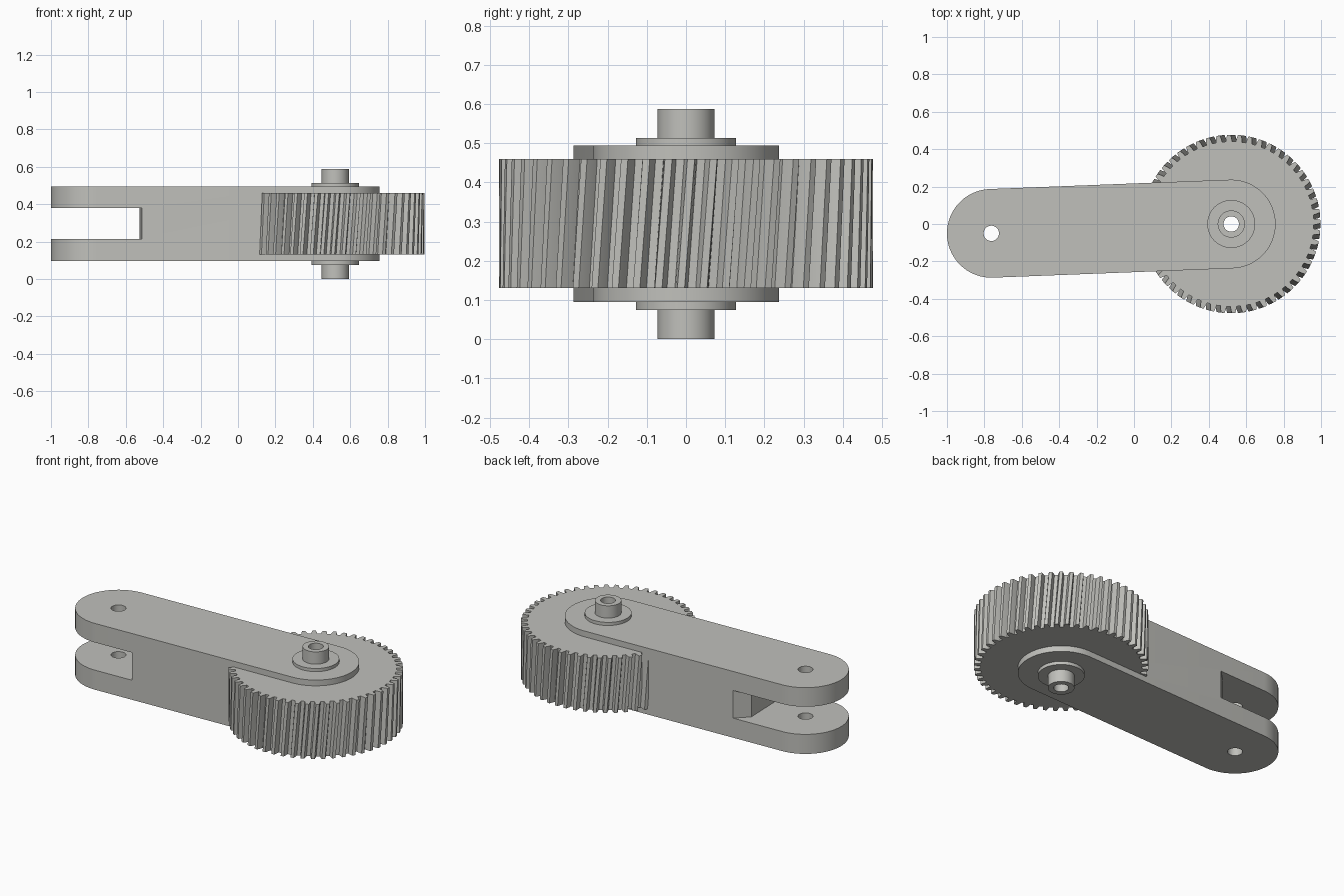
import bpy, bmesh, math
from mathutils import Matrix, Vector

if "Cube" in bpy.data.objects:
    bpy.data.objects.remove(bpy.data.objects["Cube"])

PIVOT = (-0.763, -0.05)      # fork end
AXLE = (0.52, 0.0)           # gear end
R = 0.237

steel = bpy.data.materials.new("light grey metal")
steel.diffuse_color = (0.53, 0.53, 0.50, 1)
steel.use_nodes = True
steel.node_tree.nodes["Principled BSDF"].inputs["Base Color"].default_value = steel.diffuse_color


def make(name, bm):
    bmesh.ops.recalc_face_normals(bm, faces=bm.faces)
    me = bpy.data.meshes.new(name)
    bm.to_mesh(me)
    bm.free()
    me.materials.append(steel)
    ob = bpy.data.objects.new(name, me)
    bpy.context.collection.objects.link(ob)
    return ob


def prism(name, pts, z0, z1, centre=(0, 0), twist=0.0, layers=1):
    """Extrude an outline upward, optionally twisting it about its centre."""
    bm = bmesh.new()
    rings = []
    for k in range(layers + 1):
        f = k / layers
        rot = Matrix.Rotation(twist * (f - 0.5), 2)
        ring = []
        for p in pts:
            q = rot @ Vector(p)
            ring.append(bm.verts.new((q.x + centre[0], q.y + centre[1], z0 + (z1 - z0) * f)))
        rings.append(ring)
    n = len(pts)
    for a, b in zip(rings, rings[1:]):
        for i in range(n):
            bm.faces.new((a[i], a[(i + 1) % n], b[(i + 1) % n], b[i]))
    bm.faces.new(rings[0][::-1])
    bm.faces.new(rings[-1])
    return make(name, bm)


def arc(c, r, a0, a1, n):
    return [(c[0] + r * math.cos(a0 + (a1 - a0) * i / n),
             c[1] + r * math.sin(a0 + (a1 - a0) * i / n)) for i in range(n + 1)]


def circle(r, n=48):
    return arc((0, 0), r, 0, math.tau, n)[:-1]


def cut(ob, cutter):
    """Subtract the cutter and remove it."""
    mod = ob.modifiers.new("cut", 'BOOLEAN')
    mod.operation, mod.solver, mod.object = 'DIFFERENCE', 'EXACT', cutter
    dg = bpy.context.evaluated_depsgraph_get()
    me = bpy.data.meshes.new_from_object(ob.evaluated_get(dg))
    ob.modifiers.clear()
    ob.data = me
    bpy.data.objects.remove(cutter)


# Arm: rounded bar between the two axes
t = math.atan2(AXLE[1] - PIVOT[1], AXLE[0] - PIVOT[0])
h = math.pi / 2
arm = prism("arm", arc(PIVOT, R, h + t, 3 * h + t, 40) + arc(AXLE, R, t - h, t + h, 40), 0.095, 0.495)

# Fork slot with a bevelled corner at the back, and the pin and axle holes
cut(arm, prism("slot_cutter", [(-1.1, -0.4), (-0.511, -0.4), (-0.526, 0.128),
                               (-0.226, 0.428), (-1.1, 0.428)], 0.213, 0.38))
cut(arm, prism("pin_cutter", circle(0.041), -0.1, 0.7, PIVOT))
cut(arm, prism("axle_cutter", circle(0.06), -0.1, 0.7, AXLE))

# Helical gear
TEETH, R_ROOT, R_TIP = 52, 0.441, 0.477
pitch = math.tau / TEETH
outline = []
for i in range(TEETH):
    for f, r in ((-0.31, R_ROOT), (-0.25, 0.459), (-0.16, R_TIP),
                 (0.16, R_TIP), (0.25, 0.459), (0.31, R_ROOT)):
        a = (i + f) * pitch
        outline.append((r * math.cos(a), r * math.sin(a)))
gear = prism("gear", outline, 0.13, 0.46, AXLE, math.radians(3.1), 4)
cut(gear, prism("axle_cutter", circle(0.06), -0.1, 0.7, AXLE))

# Hub: hollow axle with a washer collar at each side, revolved from a profile
profile = [(0.041, 0), (0.0725, 0), (0.0725, 0.075), (0.128, 0.075),
           (0.128, 0.514), (0.0725, 0.514), (0.0725, 0.588), (0.041, 0.588)]
bm = bmesh.new()
N = 64
rows = [[bm.verts.new((AXLE[0] + r * math.cos(math.tau * k / N),
                       AXLE[1] + r * math.sin(math.tau * k / N), z)) for r, z in profile]
        for k in range(N)]
for k in range(N):
    a, b = rows[k], rows[(k + 1) % N]
    for j in range(len(profile)):
        m = (j + 1) % len(profile)
        bm.faces.new((a[j], b[j], b[m], a[m]))
hub = make("axle_hub", bm)

# Smooth the rounded sides, keep machined edges sharp
for ob in (arm, gear, hub):
    bpy.ops.object.select_all(action='DESELECT')
    ob.select_set(True)
    bpy.context.view_layer.objects.active = ob
    bpy.ops.object.shade_smooth_by_angle(angle=math.radians(25))
